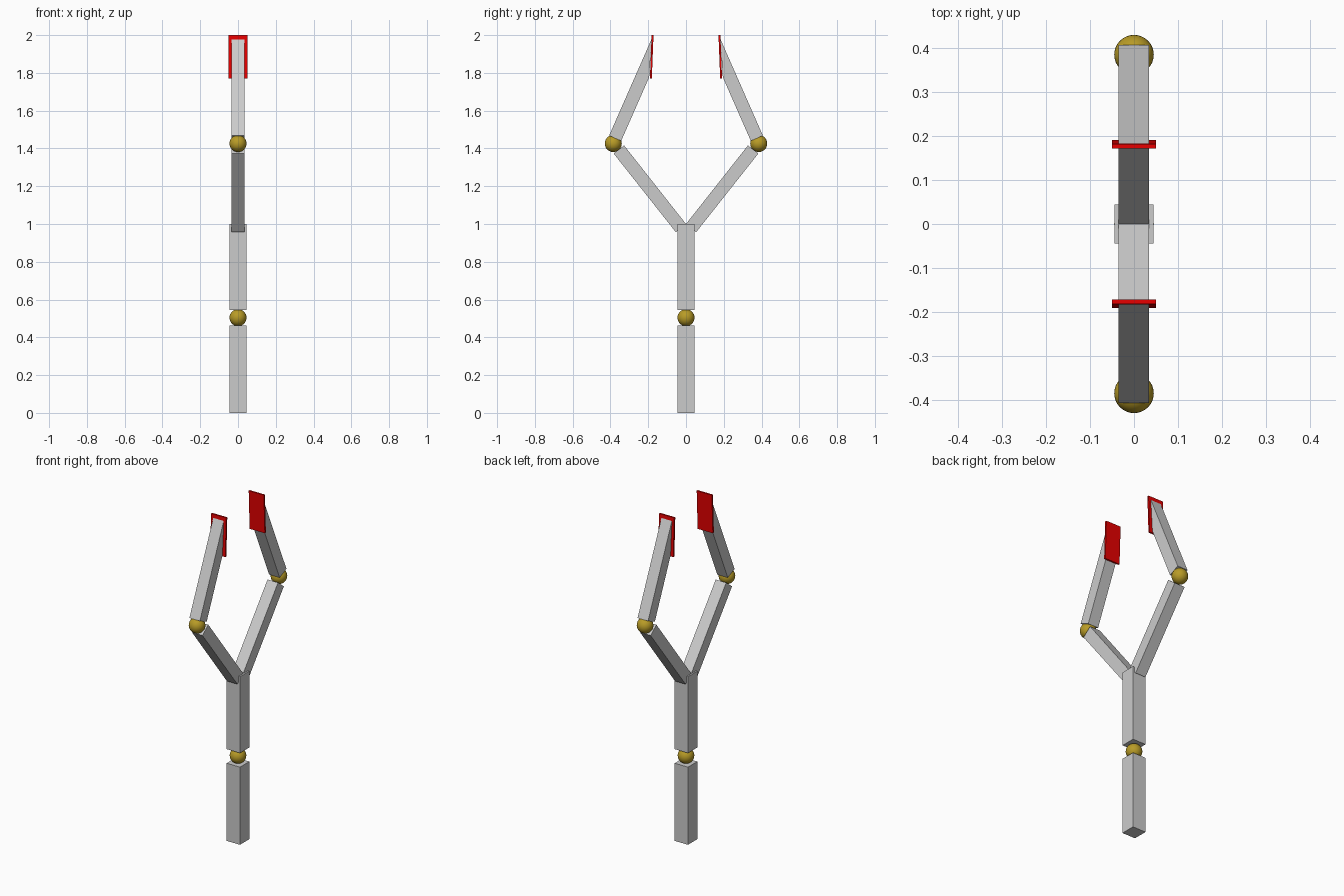
import bpy, bmesh

if "Cube" in bpy.data.objects:
    bpy.data.objects.remove(bpy.data.objects["Cube"])


def material(name, color):
    m = bpy.data.materials.new(name)
    m.diffuse_color = color
    m.use_nodes = True
    m.node_tree.nodes["Principled BSDF"].inputs["Base Color"].default_value = m.diffuse_color
    return m


RED = material("pad_red", (0.8, 0.0, 0.0, 1))
GOLD = material("joint_gold", (0.48, 0.33, 0.02, 1))


def prism(name, profile, x0, x1, mat=None):
    """Extrude a (y, z) outline along x."""
    bm = bmesh.new()
    face = bm.faces.new([bm.verts.new((x0, y, z)) for y, z in profile])
    ext = bmesh.ops.extrude_face_region(bm, geom=[face])
    verts = [g for g in ext["geom"] if isinstance(g, bmesh.types.BMVert)]
    bmesh.ops.translate(bm, verts=verts, vec=(x1 - x0, 0, 0))
    bmesh.ops.recalc_face_normals(bm, faces=bm.faces)
    me = bpy.data.meshes.new(name)
    bm.to_mesh(me)
    bm.free()
    ob = bpy.data.objects.new(name, me)
    bpy.context.collection.objects.link(ob)
    if mat:
        me.materials.append(mat)


def ball(name, y, z, r=0.045):
    bpy.ops.mesh.primitive_uv_sphere_add(segments=32, ring_count=16, radius=r, location=(0, y, z))
    ob = bpy.context.object
    ob.name = name
    ob.data.materials.append(GOLD)
    bpy.ops.object.shade_smooth()


# Central post: two square segments with a ball joint between
P = 0.044
for name, z0, z1 in (("lower_post", 0, 0.462), ("upper_post", 0.546, 1.0)):
    prism(name, [(-P, z0), (P, z0), (P, z1), (-P, z1)], -P, P)
ball("wrist_joint", 0, 0.504)

# Finger outlines in (y, z), drawn for the +y side
ARM = [(0, 1.0), (0.054, 0.957), (0.383, 1.373), (0.328, 1.416)]
TIP = [(0.407, 1.468), (0.343, 1.440), (0.195, 1.777), (0.182, 1.980)]
PAD = [(0.172, 2.0), (0.182, 2.0), (0.191, 1.77), (0.181, 1.77)]

# Two mirrored gripper fingers
for side, s in (("right", 1), ("left", -1)):
    def flip(outline):
        return [(y * s, z) for y, z in outline]
    prism(f"{side}_finger_base", flip(ARM), -0.035, 0.034)
    ball(f"{side}_knuckle", 0.385 * s, 1.426)
    prism(f"{side}_finger_tip", flip(TIP), -0.035, 0.034)
    prism(f"{side}_grip_pad", flip(PAD), -0.05, 0.05, RED)
